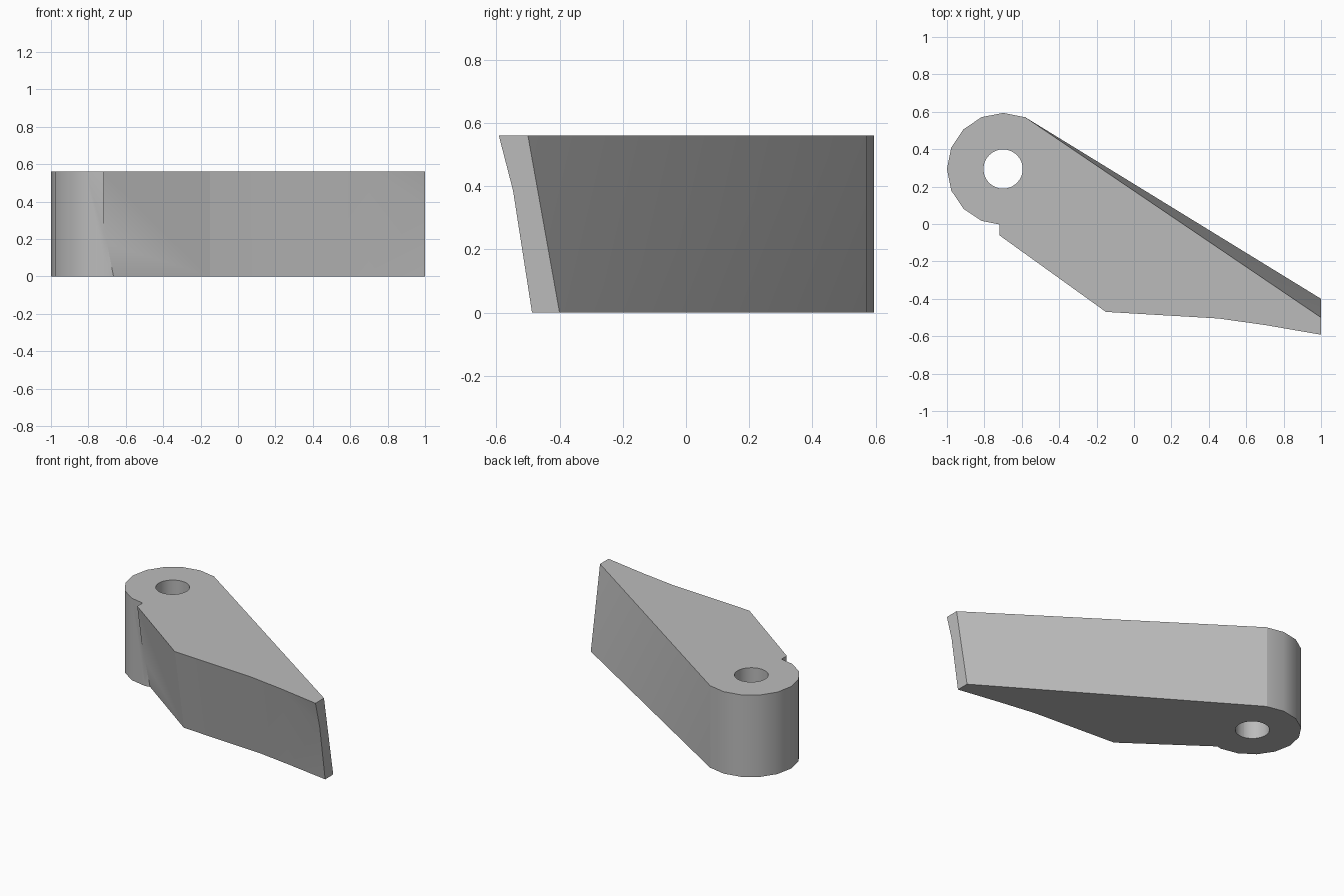
import bpy, bmesh
from math import radians

cube = bpy.data.objects.get("Cube")
if cube:
    bpy.data.objects.remove(cube)

HEIGHT = 0.56
PIVOT = (-0.7, 0.294)

grey = bpy.data.materials.new("plain grey")
grey.use_nodes = True
colour = (0.5, 0.5, 0.5, 1)
grey.diffuse_color = colour
grey.node_tree.nodes["Principled BSDF"].inputs["Base Color"].default_value = colour


def cylinder(name, radius, sides, depth):
    bpy.ops.mesh.primitive_cylinder_add(vertices=sides, radius=radius, depth=depth,
                                        location=(*PIVOT, HEIGHT / 2))
    ob = bpy.context.object
    ob.name = name
    ob.data.materials.append(grey)
    return ob


def combine(target, tool, operation):
    mod = target.modifiers.new(operation.title(), 'BOOLEAN')
    mod.operation = operation
    mod.solver = 'EXACT'
    mod.object = tool
    bpy.context.view_layer.objects.active = target
    bpy.ops.object.modifier_apply(modifier=mod.name)
    bpy.data.objects.remove(tool)


# Blade outline at the top, with how far each corner moves back at the bottom
outline = [(-0.72, -0.06, 0.1), (-0.15, -0.47, 0.1), (0.45, -0.505, 0.1),
           (0.7, -0.54, 0.1), (1, -0.592, 0.105), (1, -0.5, 0.1),
           (-0.585, 0.573, 0), (-0.72, 0.2, 0)]
TIP, BACK = 4, 5
bm = bmesh.new()
top = [bm.verts.new((x, y, HEIGHT)) for x, y, s in outline]
low = [bm.verts.new((x, y + s, 0)) for x, y, s in outline]
kink = bm.verts.new((1, -0.547, 0.386))
bm.faces.new(top)
bm.faces.new(low[::-1])
for i in range(len(outline)):
    j = (i + 1) % len(outline)
    if i == TIP - 1:        # front wall meeting the bent tip edge
        for tri in ((low[i], low[j], kink), (low[i], kink, top[i]), (kink, top[j], top[i])):
            bm.faces.new(tri)
    elif i == TIP:          # flat end of the blade
        bm.faces.new((low[i], low[j], top[j], top[i], kink))
    elif i == BACK:         # twisted back wall, split along its diagonal
        bm.faces.new((low[i], low[j], top[j]))
        bm.faces.new((low[i], top[j], top[i]))
    else:
        bm.faces.new((low[i], low[j], top[j], top[i]))
bmesh.ops.recalc_face_normals(bm, faces=bm.faces)
mesh = bpy.data.meshes.new("lever_blade")
bm.to_mesh(mesh)
bm.free()
mesh.materials.append(grey)
lever = bpy.data.objects.new("lever_blade", mesh)
bpy.context.collection.objects.link(lever)

# Round boss with a pivot hole through it
combine(lever, cylinder("pivot_boss", 0.3, 16, HEIGHT), 'UNION')
combine(lever, cylinder("pivot_hole", 0.105, 32, HEIGHT * 2), 'DIFFERENCE')

bpy.ops.object.select_all(action='DESELECT')
lever.select_set(True)
bpy.context.view_layer.objects.active = lever
bpy.ops.object.shade_smooth_by_angle(angle=radians(30))
